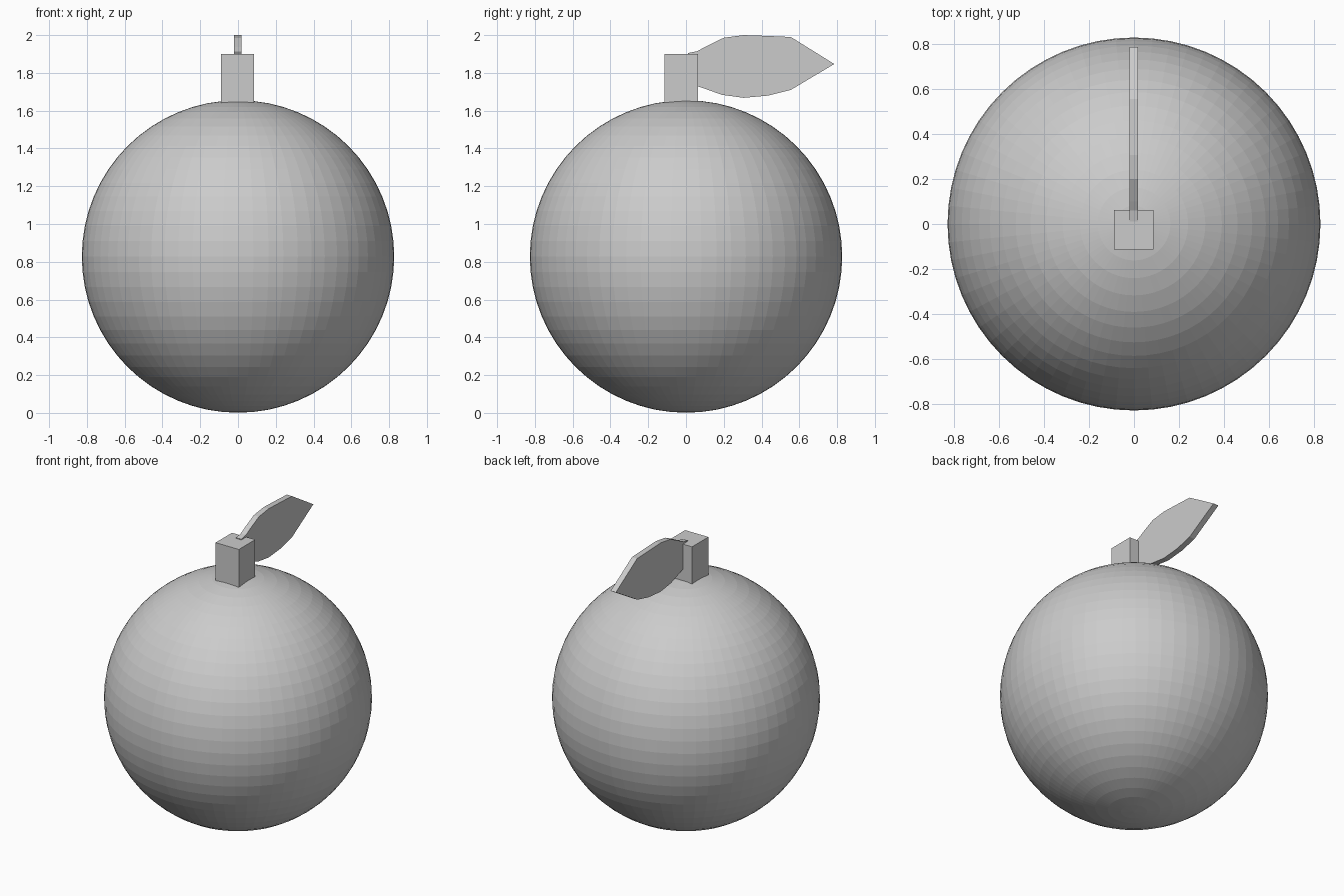
import bpy
import bmesh

if "Cube" in bpy.data.objects:
    bpy.data.objects.remove(bpy.data.objects["Cube"])

# One flat grey for the whole model
grey = bpy.data.materials.new("light grey")
grey.diffuse_color = (0.6, 0.6, 0.6, 1.0)
grey.use_nodes = True
grey.node_tree.nodes["Principled BSDF"].inputs["Base Color"].default_value = grey.diffuse_color


def finish(name, bm):
    bmesh.ops.recalc_face_normals(bm, faces=bm.faces[:])
    mesh = bpy.data.meshes.new(name)
    bm.to_mesh(mesh)
    bm.free()
    mesh.materials.append(grey)
    obj = bpy.data.objects.new(name, mesh)
    bpy.context.collection.objects.link(obj)
    return obj


# Round fruit body, flat faceted
bm = bmesh.new()
bmesh.ops.create_uvsphere(bm, u_segments=64, v_segments=32, radius=0.827)
bmesh.ops.translate(bm, vec=(0, 0, 0.828), verts=bm.verts[:])
finish("fruit_body", bm)

# Square stem, sunk into the body
bm = bmesh.new()
bmesh.ops.create_cube(bm, size=1)
bmesh.ops.scale(bm, vec=(0.175, 0.176, 0.30), verts=bm.verts[:])
bmesh.ops.translate(bm, vec=(-0.002, -0.025, 1.75), verts=bm.verts[:])
finish("stem", bm)

# Leaf: outline in the y-z plane, extruded to a thin plate
outline = [(0.01, 1.905), (0.06, 1.915), (0.10, 1.937), (0.20, 1.986),
           (0.305, 2.0), (0.42, 1.996), (0.555, 1.99), (0.785, 1.847),
           (0.555, 1.71), (0.437, 1.68), (0.305, 1.668), (0.19, 1.684),
           (0.055, 1.732), (0.01, 1.76)]
bm = bmesh.new()
face = bm.faces.new([bm.verts.new((-0.021, y, z)) for y, z in outline])
ext = bmesh.ops.extrude_face_region(bm, geom=[face])
side = [v for v in ext["geom"] if isinstance(v, bmesh.types.BMVert)]
bmesh.ops.translate(bm, vec=(0.039, 0, 0), verts=side)
finish("leaf", bm)
